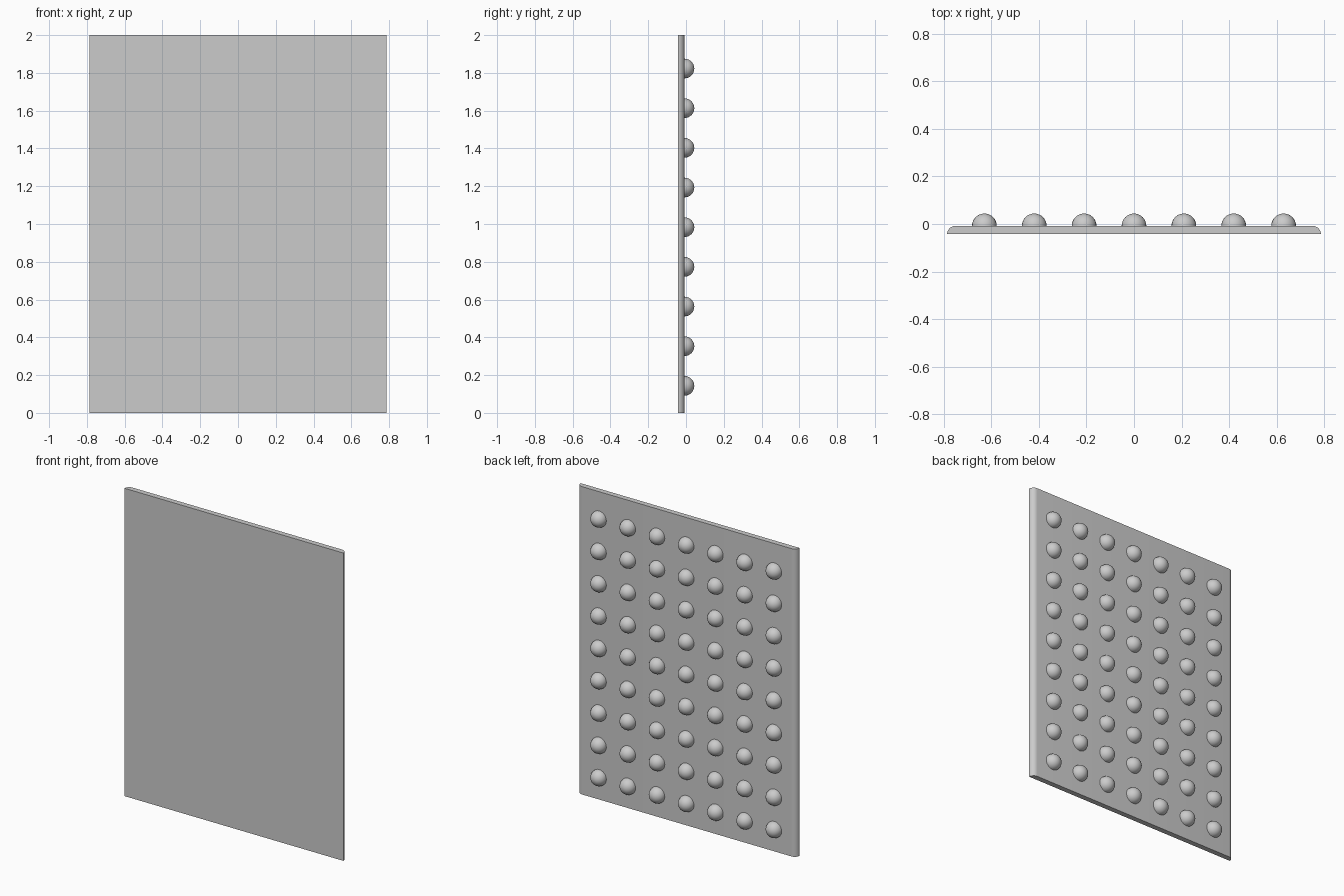
import bpy
import bmesh
from math import cos, sin, pi, radians
from mathutils import Matrix

cube = bpy.data.objects.get("Cube")
if cube:
    bpy.data.objects.remove(cube, do_unlink=True)

HALF_W, HEIGHT = 0.787, 2.0
FRONT, BACK = -0.043, -0.008
ROUND = BACK - FRONT
DOME_R, PITCH, FIRST_ROW = 0.052, 0.21, 0.143
COLUMNS, ROWS = 7, 9

grey = bpy.data.materials.new("plain grey")
grey.use_nodes = True
colour = (0.6, 0.6, 0.6, 1)
grey.diffuse_color = colour
grey.node_tree.nodes["Principled BSDF"].inputs["Base Color"].default_value = colour


def finish(name, bm):
    """Turn a bmesh into a grey object with smooth curves and sharp edges."""
    bmesh.ops.recalc_face_normals(bm, faces=bm.faces)
    mesh = bpy.data.meshes.new(name)
    bm.to_mesh(mesh)
    bm.free()
    obj = bpy.data.objects.new(name, mesh)
    bpy.context.collection.objects.link(obj)
    mesh.materials.append(grey)
    bpy.ops.object.select_all(action="DESELECT")
    obj.select_set(True)
    bpy.context.view_layer.objects.active = obj
    bpy.ops.object.shade_smooth_by_angle(angle=radians(35))
    return obj


# Panel: flat front, quarter-round back edges on both sides, extruded upward
arc = [(HALF_W - ROUND + ROUND * cos(a), FRONT + ROUND * sin(a))
       for a in (i * pi / 16 for i in range(9))]
profile = arc + [(-x, y) for x, y in reversed(arc)]
bm = bmesh.new()
face = bm.faces.new([bm.verts.new((x, y, 0)) for x, y in profile])
top = bmesh.ops.extrude_face_region(bm, geom=[face])["geom"]
bmesh.ops.translate(bm, vec=(0, 0, HEIGHT),
                    verts=[v for v in top if isinstance(v, bmesh.types.BMVert)])
finish("panel", bm)

# Studs: one hemisphere facing backward, repeated over a regular grid
bm = bmesh.new()
turn = Matrix.Rotation(-pi / 2, 4, "X")
for row in range(ROWS):
    for col in range(COLUMNS):
        place = Matrix.Translation(((col - (COLUMNS - 1) / 2) * PITCH, BACK,
                                    FIRST_ROW + row * PITCH))
        bmesh.ops.create_uvsphere(bm, u_segments=24, v_segments=16,
                                  radius=DOME_R, matrix=place @ turn)
hidden = [v for v in bm.verts if v.co.y < BACK - 0.001]
bmesh.ops.delete(bm, geom=hidden, context="VERTS")
finish("round_studs", bm)
